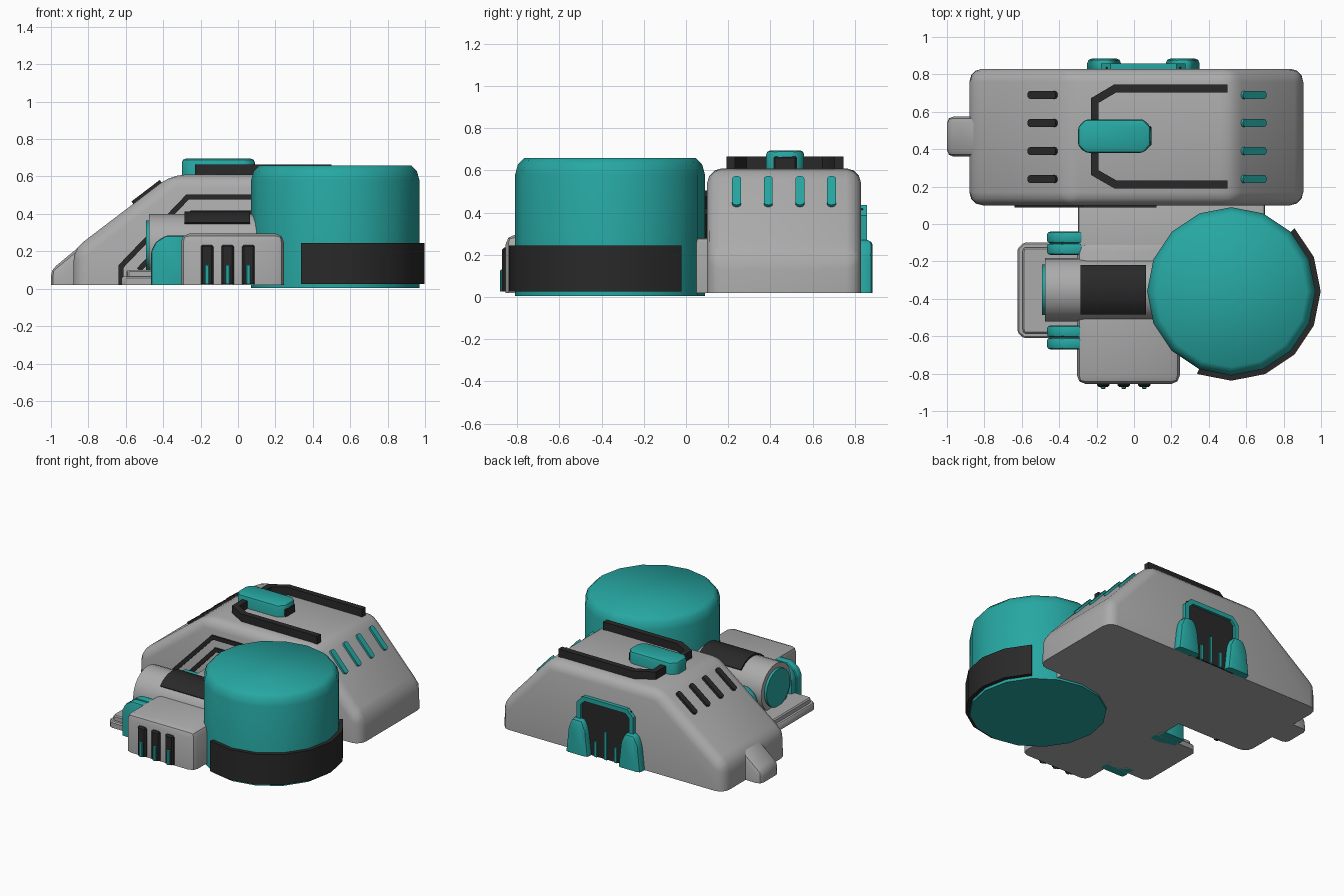
import bpy, bmesh, math
from mathutils import Vector, Matrix

if "Cube" in bpy.data.objects:
    bpy.data.objects.remove(bpy.data.objects["Cube"])


def mat(name, rgb):
    m = bpy.data.materials.new(name)
    m.diffuse_color = (*rgb, 1)
    m.use_nodes = True
    m.node_tree.nodes["Principled BSDF"].inputs["Base Color"].default_value = m.diffuse_color
    return m


GREY = mat("light grey", (0.41, 0.41, 0.41))
TEAL = mat("teal", (0.02, 0.39, 0.365))
DARK = mat("charcoal", (0.022, 0.022, 0.022))


def finish(name, bm, m, angle=35):
    bmesh.ops.recalc_face_normals(bm, faces=bm.faces)
    me = bpy.data.meshes.new(name)
    bm.to_mesh(me)
    bm.free()
    me.materials.append(m)
    ob = bpy.data.objects.new(name, me)
    bpy.context.collection.objects.link(ob)
    bpy.ops.object.select_all(action='DESELECT')
    bpy.context.view_layer.objects.active = ob
    ob.select_set(True)
    bpy.ops.object.shade_smooth_by_angle(angle=math.radians(angle))
    return ob


def round_edges(bm, width, seg, skip_bottom=True):
    low = min(v.co.z for v in bm.verts) + 1e-4
    edges = [e for e in bm.edges if not (skip_bottom and all(v.co.z < low for v in e.verts))]
    bmesh.ops.bevel(bm, geom=edges, offset=width, segments=seg, profile=0.5,
                    affect='EDGES', clamp_overlap=True)


def prism(name, pts, axis, a, b, m, bevel=0, seg=2, skip_bottom=True):
    """Extrude a 2D outline along an axis from a to b."""
    put = {'x': lambda u, v, t: (t, u, v), 'y': lambda u, v, t: (u, t, v),
           'z': lambda u, v, t: (u, v, t)}[axis]
    bm = bmesh.new()
    A = [bm.verts.new(put(u, v, a)) for u, v in pts]
    B = [bm.verts.new(put(u, v, b)) for u, v in pts]
    bm.faces.new(A)
    bm.faces.new(B[::-1])
    n = len(pts)
    for i in range(n):
        j = (i + 1) % n
        bm.faces.new((A[i], B[i], B[j], A[j]))
    bmesh.ops.recalc_face_normals(bm, faces=bm.faces)
    if bevel:
        round_edges(bm, bevel, seg, skip_bottom)
    return finish(name, bm, m)


def box(name, x, y, z, m, bevel=0, seg=2):
    return prism(name, [(x[0], z[0]), (x[1], z[0]), (x[1], z[1]), (x[0], z[1])],
                 'y', y[0], y[1], m, bevel, seg)


def ribbon(name, path, w, axis, a, b, m):
    """Constant-width strip along a 2D path."""
    p = [Vector(q) for q in path]
    left, right = [], []
    for i, q in enumerate(p):
        d0 = (q - p[i - 1]).normalized() if i else (p[1] - q).normalized()
        d1 = (p[i + 1] - q).normalized() if i < len(p) - 1 else d0
        t = (d0 + d1).normalized()
        n = Vector((-t.y, t.x)) * (w / 2 / max(t.dot(d0), 0.3))
        left.append(q + n)
        right.append(q - n)
    return prism(name, left + right[::-1], axis, a, b, m)


def slot(name, centre, length, slope, m):
    """Small rounded bar lying on a sloped roof panel."""
    bm = bmesh.new()
    bmesh.ops.create_cube(bm, size=1)
    bmesh.ops.scale(bm, vec=(length, 0.042, 0.03), verts=bm.verts)
    bmesh.ops.bevel(bm, geom=[e for e in bm.edges if abs(e.verts[0].co.z - e.verts[1].co.z) > 0.01],
                    offset=0.018, segments=3, profile=0.5, affect='EDGES')
    bmesh.ops.transform(bm, verts=bm.verts, matrix=Matrix.Translation(centre) @ Matrix.Rotation(-slope, 4, 'Y'))
    finish(name, bm, m)


# main hull with sloped ends, and its nose
prism("hull", [(-0.88, 0.02), (0.905, 0.02), (0.905, 0.2), (0.53, 0.61), (-0.355, 0.61), (-0.88, 0.21)],
      'y', 0.1, 0.83, GREY, 0.07, 3)
prism("nose", [(-1, 0.02), (-0.8, 0.02), (-0.8, 0.265), (-1, 0.1)], 'y', 0.36, 0.575, GREY, 0.035)

# slots on both slopes
for i in range(4):
    y = 0.24 + 0.15 * i
    slot("nose_slot", (-0.485, y, 0.512), 0.19, math.atan2(0.4, 0.525), DARK)
    slot("tail_slot", (0.635, y, 0.495), 0.185, -math.atan2(0.41, 0.375), TEAL)

# roof rail and roof hatch with dark end
ribbon("roof_rail", [(0.5, 0.725), (-0.1, 0.725), (-0.21, 0.66), (-0.21, 0.275), (-0.1, 0.212), (0.5, 0.212)],
       0.042, 'z', 0.58, 0.665, DARK)
prism("roof_hatch", [(-0.3, 0.42), (-0.26, 0.38), (0.05, 0.38), (0.09, 0.42), (0.09, 0.52),
                     (0.05, 0.56), (-0.26, 0.56), (-0.3, 0.52)], 'z', 0.59, 0.695, TEAL, 0.02)
box("hatch_opening", (0.04, 0.094), (0.415, 0.525), (0.6, 0.668), DARK, 0.008, 1)

# nested dark stripes on the hull front side
ribbon("outer_stripe", [(-0.625, 0.02), (-0.625, 0.12), (-0.27, 0.49), (0.12, 0.49)], 0.028, 'y', 0.088, 0.12, DARK)
ribbon("inner_stripe", [(-0.53, 0.1), (-0.245, 0.405), (0.1, 0.405)], 0.028, 'y', 0.088, 0.12, DARK)

# rear vent: dark panel, teal frame, feet and spikes
box("vent_panel", (-0.15, 0.25), (0.8, 0.84), (0.02, 0.42), DARK)
ribbon("vent_frame", [(-0.16, 0.02), (-0.16, 0.38), (-0.12, 0.42), (0.22, 0.42), (0.26, 0.38), (0.26, 0.02)],
       0.032, 'y', 0.8, 0.857, TEAL)
for cx in (-0.16, 0.26):
    prism("vent_foot", [(cx - 0.09, 0.02), (cx + 0.09, 0.02), (cx + 0.07, 0.2), (cx + 0.04, 0.27),
                        (cx - 0.04, 0.27), (cx - 0.07, 0.2)], 'y', 0.8, 0.885, TEAL, 0.025)
for cx, h in ((-0.03, 0.13), (0.05, 0.22), (0.13, 0.13)):
    box("vent_spike", (cx - 0.01, cx + 0.01), (0.8, 0.85), (0.02, h), TEAL)

# low connecting base and front engine block
box("link_base", (-0.3, 0.7), (-0.3, 0.13), (0.02, 0.28), GREY, 0.02)
box("front_block", (-0.305, 0.245), (-0.855, -0.1), (0.02, 0.295), GREY, 0.045)
for cx in (-0.165, -0.055, 0.055):
    box("front_vent", (cx - 0.034, cx + 0.034), (-0.872, -0.8), (0.025, 0.235), DARK, 0.01, 1)
    box("front_vent_spike", (cx - 0.013, cx + 0.013), (-0.882, -0.8), (0.025, 0.13), TEAL, 0.005, 1)


# horizontal barrel with dark band and teal end cap
def arc(cu, cv, r, a0, a1, n):
    return [(cu + r * math.cos(math.radians(a0 + (a1 - a0) * i / n)),
             cv + r * math.sin(math.radians(a0 + (a1 - a0) * i / n))) for i in range(n + 1)]


BY, BZ = -0.352, 0.23
barrel = prism("barrel", arc(BY, BZ, 0.17, 0, 345, 23), 'x', -0.475, 0.12, GREY)
prism("barrel_cap", arc(BY, BZ, 0.135, 0, 345, 23), 'x', -0.493, -0.46, TEAL)
prism("barrel_band", arc(BY, BZ, 0.182, 43, 137, 8) + arc(BY, BZ, 0.155, 137, 43, 8), 'x', -0.285, 0.065, DARK)

# paired clamps on each side of the barrel
for y0 in (-0.165, -0.103, -0.605, -0.67):
    prism("clamp", [(-0.465, 0.02), (-0.275, 0.02), (-0.275, 0.285), (-0.385, 0.285), (-0.44, 0.25), (-0.465, 0.2)],
          'y', y0, y0 + 0.062, TEAL, 0.016)

# stepped ground plate
for name, d, z0, z1 in (("ground_plate", 0, 0.02, 0.065), ("ground_plate_step", 0.025, 0.05, 0.1)):
    prism(name, [(-0.2, -0.61 + d), (-0.2, -0.1 - d), (-0.59, -0.1 - d), (-0.622 + d, -0.13 - d),
                 (-0.622 + d, -0.58 + d), (-0.59, -0.61 + d)], 'z', z0, z1, GREY, 0.008, 1)

# large drum, sixteen sides, softened top rim
CX, CY = 0.52, -0.36
bm = bmesh.new()
rings = []
for r, z in ((0.45, 0.005), (0.45, 0.58), (0.436, 0.63), (0.405, 0.66)):
    rings.append([bm.verts.new((CX + r * math.cos(i * math.pi / 8), CY + r * math.sin(i * math.pi / 8), z))
                  for i in range(16)])
for lo, hi in zip(rings, rings[1:]):
    for i in range(16):
        j = (i + 1) % 16
        bm.faces.new((lo[i], lo[j], hi[j], hi[i]))
bm.faces.new(rings[-1])
bm.faces.new(rings[0][::-1])
finish("drum", bm, TEAL, 45)

# dark belt wrapped part-way round the drum
outer = arc(CX, CY, 0.478, -112.5, 45, 7)
inner = arc(CX, CY, 0.44, 45, -112.5, 7)
prism("drum_belt", outer + inner, 'z', 0.025, 0.245, DARK)
